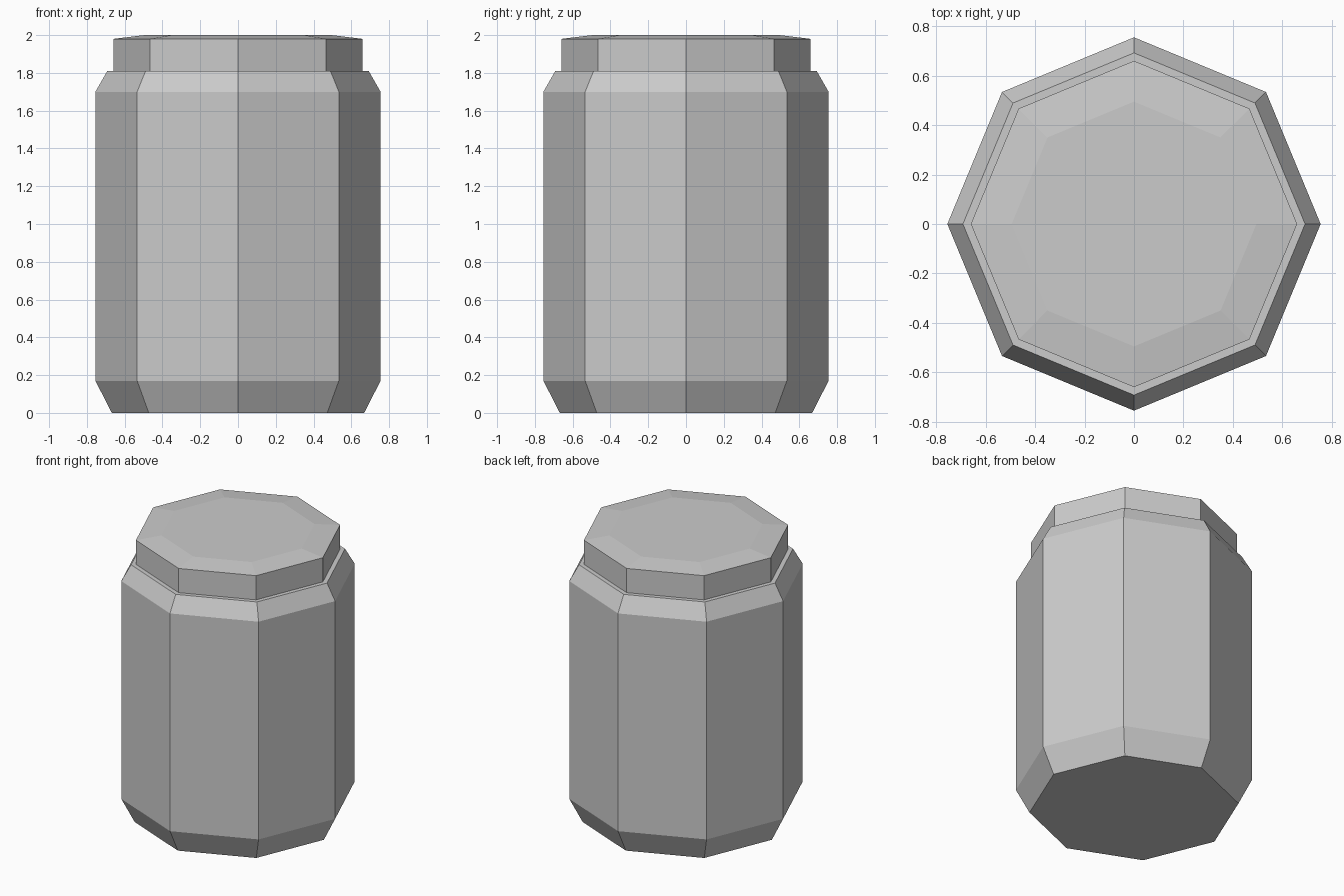
import bpy, bmesh
from math import cos, sin, pi

if "Cube" in bpy.data.objects:
    bpy.data.objects.remove(bpy.data.objects["Cube"])

SIDES = 8


def lathe(name, profile, cap_bottom=True):
    """Turn a (radius, height) profile into a flat-shaded octagonal solid."""
    bm = bmesh.new()
    rings = [[bm.verts.new((r * cos(2 * pi * i / SIDES), r * sin(2 * pi * i / SIDES), z))
              for i in range(SIDES)] for r, z in profile]
    for low, high in zip(rings, rings[1:]):
        for i in range(SIDES):
            j = (i + 1) % SIDES
            bm.faces.new((low[i], low[j], high[j], high[i]))
    bm.faces.new(rings[-1])
    if cap_bottom:
        bm.faces.new(rings[0][::-1])
    mesh = bpy.data.meshes.new(name)
    bm.to_mesh(mesh)
    bm.free()
    obj = bpy.data.objects.new(name, mesh)
    bpy.context.collection.objects.link(obj)
    return obj


# Jar body with tapered foot and shoulder
lathe("jar_body", [(0.668, 0), (0.755, 0.17), (0.755, 1.70), (0.692, 1.81)])

# Lid with a shallow raised top, resting on the shoulder
lathe("jar_lid", [(0.66, 1.81), (0.66, 1.98), (0.495, 2.0)], cap_bottom=False)
